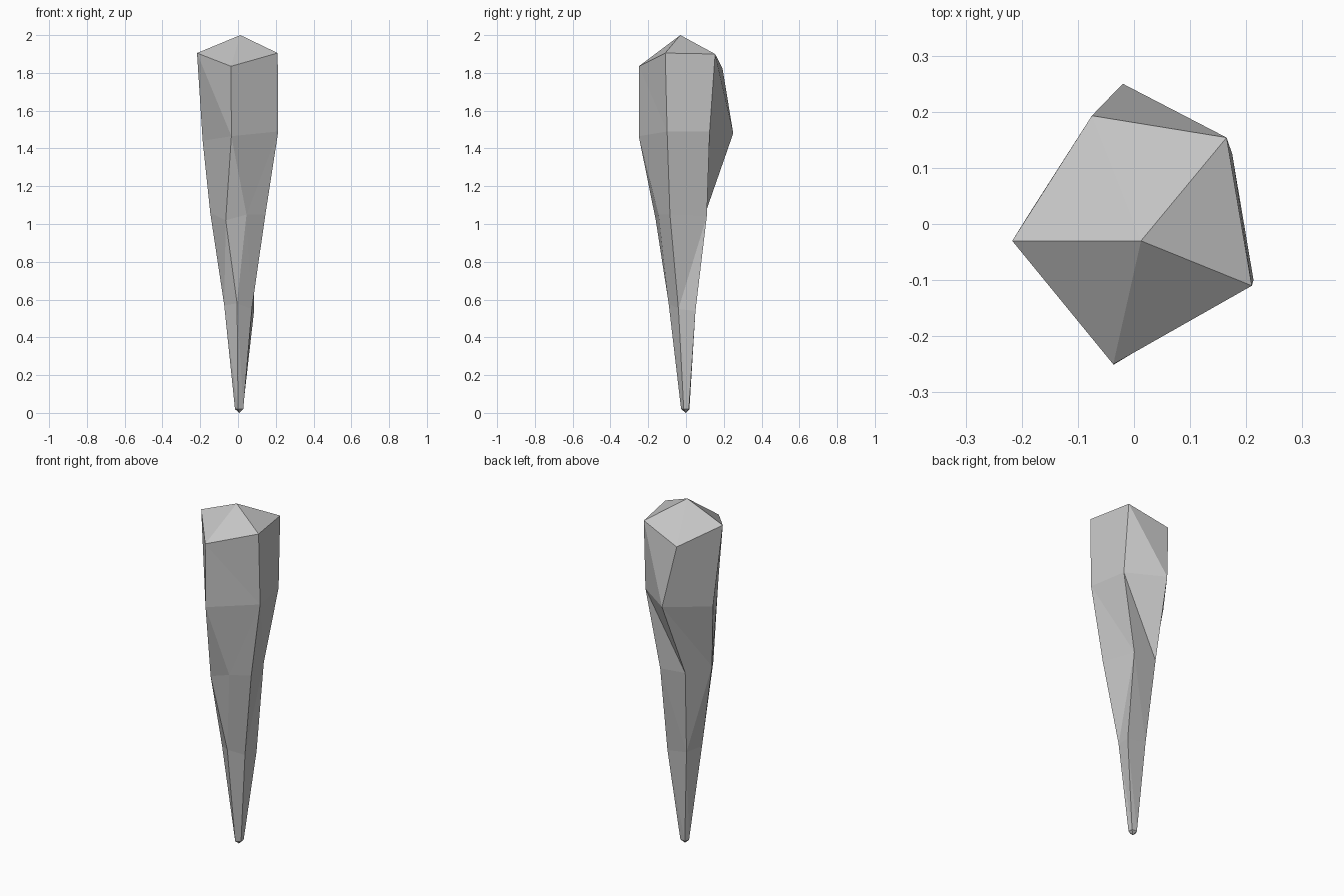
import bpy
import bmesh

if "Cube" in bpy.data.objects:
    bpy.data.objects.remove(bpy.data.objects["Cube"], do_unlink=True)

# Plain stone colour
stone = bpy.data.materials.new("stone_grey")
stone.use_nodes = True
grey = (0.55, 0.55, 0.55, 1.0)
stone.diffuse_color = grey
shader = next(n for n in stone.node_tree.nodes if n.type == "BSDF_PRINCIPLED")
shader.inputs["Base Color"].default_value = grey

# Cross-sections from the top down, each corner named by a letter
shoulder = dict(A=(-.217, -.03, 1.905), B=(-.037, -.25, 1.835), C=(.21, -.11, 1.905),
                D=(.165, .154, 1.9), E=(-.075, .193, 1.825))
bulge = dict(A=(-.187, .018, 1.44), B=(-.035, -.25, 1.465), C=(.213, -.1, 1.49),
             D=(.175, .125, 1.49), E=(-.02, .25, 1.48))
waist = dict(A=(-.147, -.03, 1.06), B=(-.065, -.16, 1.02), F=(.045, -.145, 1.05),
             C=(.145, -.085, 1.05), D=(.09, .11, 1.04), E=(-.065, .1, 1.05))
shank = dict(A=(-.073, -.044, .57), B=(-.005, -.092, .58), C=(.073, -.04, .55),
             D=(.085, .05, .54), E=(-.038, .05, .56))
foot = dict(A=(-.016, -.005, .02), B=(0, -.026, .02), C=(.028, -.012, .02),
            D=(.026, .015, .02), E=(-.005, .018, .02))

# Order of the corners around each section; repeated letters merge edges
sections = [(shoulder, "ABBCDE"), (bulge, "ABBCDE"), (waist, "ABFCDE"),
            (shank, "EABCDE"), (foot, "EABCDE")]
# Facets (band, slot) whose crease runs the other way
flipped = {(1, 0), (1, 2), (2, 3)}

bm = bmesh.new()


def add_face(*corners):
    """Add a face, dropping repeated corners."""
    unique = list(dict.fromkeys(corners))
    if len(unique) > 2 and bm.faces.get(unique) is None:
        bm.faces.new(unique)


def make_ring(section, order):
    corners = {name: bm.verts.new(point) for name, point in section.items()}
    return [corners[name] for name in order]


rings = [make_ring(section, order) for section, order in sections]
count = len(rings[0])

# Facets between neighbouring sections
for band, (upper, lower) in enumerate(zip(rings, rings[1:])):
    for slot in range(count):
        after = (slot + 1) % count
        a, b, c, d = upper[slot], upper[after], lower[after], lower[slot]
        if (band, slot) in flipped:
            add_face(a, d, b)
            add_face(b, d, c)
        else:
            add_face(a, d, c)
            add_face(a, c, b)

# Pointed crown and small blunt tip
apex = bm.verts.new((.0125, -.03, 2))
tip = bm.verts.new((.007, -.001, 0))
for slot in range(count):
    after = (slot + 1) % count
    add_face(apex, rings[0][slot], rings[0][after])
    add_face(tip, rings[-1][after], rings[-1][slot])

bmesh.ops.recalc_face_normals(bm, faces=bm.faces[:])
mesh = bpy.data.meshes.new("stone_spike")
bm.to_mesh(mesh)
bm.free()
mesh.materials.append(stone)
spike = bpy.data.objects.new("stone_spike", mesh)
bpy.context.scene.collection.objects.link(spike)
